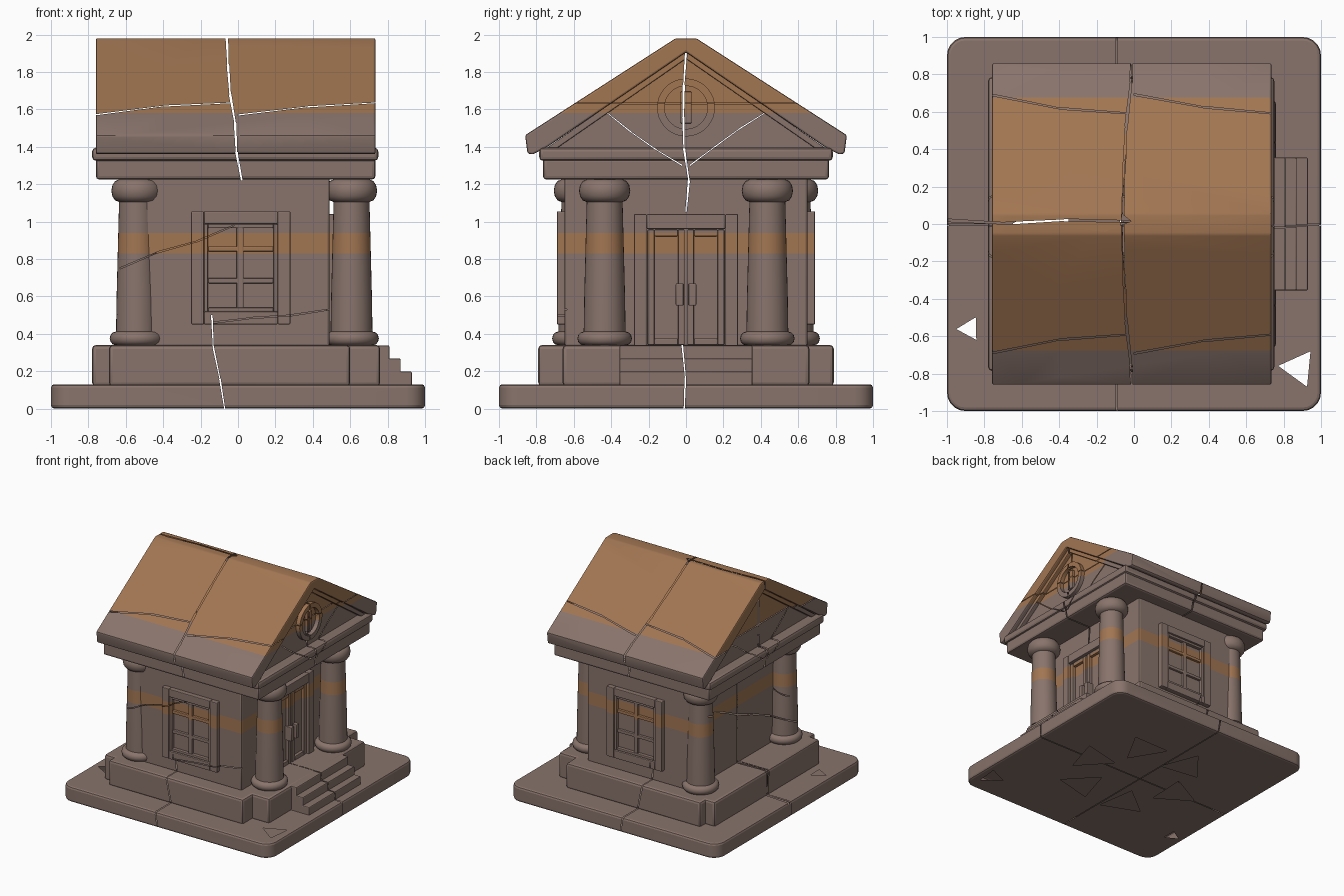
import bpy, bmesh, math, random
from mathutils import Vector

if "Cube" in bpy.data.objects:
    bpy.data.objects.remove(bpy.data.objects["Cube"])

random.seed(4)

def material(name, rgb):
    m = bpy.data.materials.new(name)
    m.diffuse_color = (*rgb, 1)
    m.use_nodes = True
    m.node_tree.nodes["Principled BSDF"].inputs["Base Color"].default_value = m.diffuse_color
    return m

STONE = material("stone", (0.25, 0.175, 0.15))
RUST = material("rust_stain", (0.36, 0.18, 0.085))
parts = []   # (name, bmesh, smoothing angle)

def keep(name, bm, bevel=0.0, angle=21):
    bmesh.ops.recalc_face_normals(bm, faces=bm.faces)
    if bevel:
        edges = [e for e in bm.edges if e.calc_face_angle(0) > math.radians(25)]
        bmesh.ops.bevel(bm, geom=edges, offset=bevel, segments=2, profile=0.5, affect='EDGES')
    parts.append((name, bm, angle))

def prism(name, pts, axis, a, b, bevel=0.0):
    """Extrude a 2D outline along an axis (the outline uses the other two axes in order)."""
    bm = bmesh.new()
    def co(p):
        c = list(p)
        c.insert(axis, a)
        return c
    face = bm.faces.new([bm.verts.new(co(p)) for p in pts])
    for v in bmesh.ops.extrude_face_region(bm, geom=[face])["geom"]:
        if isinstance(v, bmesh.types.BMVert):
            v.co[axis] = b
    keep(name, bm, bevel)

def box(name, x0, x1, y0, y1, z0, z1, bevel=0.012):
    prism(name, [(x0, y0), (x1, y0), (x1, y1), (x0, y1)], 2, z0, z1, bevel)

def slab(name, axis, a, b, u0, u1, z0, z1):
    """Upright panel lying on a wall that faces x (axis 0) or y (axis 1)."""
    a, b = sorted((a, b))
    prism(name, [(u0, z0), (u1, z0), (u1, z1), (u0, z1)], axis, a, b, 0.006)

def frame(name, axis, a, b, u0, u1, z0, z1, t):
    """Four bars of width t just inside a rectangle."""
    for u in (u0, u1 - t):
        slab(name + "_side", axis, a, b, u, u + t, z0, z1)
    for z in (z0, z1 - t):
        slab(name + "_rail", axis, a, b, u0 + t, u1 - t, z, z + t)

def spin(name, prof, place, n=32, closed=False, angle=40):
    """Revolve (radius, height) pairs; place maps (cos*r, sin*r, h) to the model."""
    bm = bmesh.new()
    turn = [2 * math.pi * i / n for i in range(n)]
    rings = [[bm.verts.new(place(r * math.cos(t), r * math.sin(t), h)) for t in turn] for r, h in prof]
    for lo, hi in zip(rings, rings[1:] + (rings[:1] if closed else [])):
        for i in range(n):
            bm.faces.new((lo[i], lo[(i + 1) % n], hi[(i + 1) % n], hi[i]))
    keep(name, bm, angle=angle)

# rounded ground slab
outline = []
for k, (sx, sy) in enumerate(((1, 1), (-1, 1), (-1, -1), (1, -1))):
    for i in range(6):
        t = math.pi / 2 * (k + i / 5)
        outline.append((sx * 0.9 + 0.1 * math.cos(t), sy * 0.9 + 0.1 * math.sin(t)))
prism("ground_slab", outline, 2, 0, 0.13, 0.018)

# plinth with projecting ends, and entrance stairs
box("main_plinth", -0.69, 0.60, -0.79, 0.79, 0.12, 0.34, 0.02)
box("rear_plinth", -0.78, -0.5, -0.72, 0.72, 0.12, 0.34, 0.02)
box("portico_plinth", 0.4, 0.76, -0.66, 0.66, 0.12, 0.34, 0.02)
for i in range(3):
    box(f"stair_{i + 1}", 0.7, 0.81 + 0.06 * i, -0.355, 0.355, 0.12, 0.338 - 0.07 * i, 0.008)

# walls and columns: round base and cap on a tapered shaft
box("walls", -0.5, 0.49, -0.65, 0.65, 0.33, 1.24, 0.015)

def bulge(r, z, half, grow):
    return [(r + grow * math.cos(math.pi / 2 * k / 3), z + half * math.sin(math.pi / 2 * k / 3)) for k in range(-3, 4)]

prof = bulge(0.112, 0.375, 0.037, 0.034) + [(0.109, 0.6)] + bulge(0.096, 1.165, 0.06, 0.041)
for s in (-1, 1):
    for name, cx, cy in (("front_column", 0.607, s * 0.435), ("rear_column", -0.54, s * 0.57)):
        spin(name, prof, lambda a, b, h: (cx + a, cy + b, h))

# side windows: raised surround, inner sash and glazing bars
for s in (-1, 1):
    y = s * 0.63
    frame("window_surround", 1, y, s * 0.69, -0.25, 0.28, 0.45, 1.055, 0.068)
    frame("window_sash", 1, y, s * 0.677, -0.182, 0.212, 0.518, 0.987, 0.022)
    slab("window_mullion", 1, y, s * 0.672, -0.007, 0.03, 0.53, 0.975)
    for z in (0.67, 0.84):
        slab("window_bar", 1, y, s * 0.67, -0.16, 0.19, z, z + 0.028)

# double door with surround and handles
for s in (-1, 1):
    for name, y0, y1, z0, z1, x in (("door_frame_side", 0.21, 0.278, 0.335, 1.04, 0.535),
                                    ("door_handle", 0.014, 0.055, 0.55, 0.67, 0.55)):
        slab(name, 0, 0.47, x, *sorted((s * y0, s * y1)), z0, z1)
    frame("door_leaf", 0, 0.47, 0.515, *sorted((s * 0.007, s * 0.205)), 0.34, 0.957, 0.036)
slab("door_frame_top", 0, 0.47, 0.535, -0.21, 0.21, 0.96, 1.04)

# entablature
box("architrave", -0.76, 0.735, -0.765, 0.765, 1.225, 1.34, 0.018)
box("cornice", -0.78, 0.75, -0.785, 0.785, 1.325, 1.395, 0.02)

# roof, pediment and moulding, each a half outline mirrored in y
def gable(name, half, x0, x1, bevel=0.0):
    prism(name, half + [(-y, z) for y, z in reversed(half) if y], 0, x0, x1, bevel)

gable("roof", [(0.055, 1.98), (0.86, 1.462), (0.848, 1.365), (0.82, 1.358), (0.74, 1.40), (0, 1.905)], -0.76, 0.735, 0.01)
gable("pediment", [(0, 1.92), (0.76, 1.38)], -0.69, 0.665)
for x in (-0.725, 0.66):
    gable("raking_moulding", [(0, 1.915), (0.75, 1.39), (0.70, 1.385), (0, 1.87)], x, x + 0.04, 0.006)

# round gable medallion
spin("medallion_rim", [(0.115, 0.65), (0.115, 0.7), (0.155, 0.7), (0.155, 0.65)],
     lambda a, b, h: (h, a, 1.61 + b), 36, True, 21)
slab("medallion_slot", 0, 0.65, 0.69, -0.03, 0.03, 1.525, 1.695)

# fractures: convex 2D pieces knocked out of the thin shell
def knock_out(bm, poly, w, lo, hi):
    u, v = [i for i in range(3) if i != w]
    us0, vs0 = zip(*poly)
    c = (sum(us0) / len(poly), sum(vs0) / len(poly))
    def near(f):
        us, vs = [x.co[u] for x in f.verts], [x.co[v] for x in f.verts]
        return (lo < f.calc_center_median()[w] < hi and max(us) > min(us0) and min(us) < max(us0)
                and max(vs) > min(vs0) and min(vs) < max(vs0))
    planes = []
    for p, q in zip(poly, poly[1:] + poly[:1]):
        n, co = Vector((0, 0, 0)), Vector((0, 0, 0))
        n[u], n[v] = q[1] - p[1], p[0] - q[0]
        n.normalize()
        co[u], co[v] = p
        if (c[0] - co[u]) * n[u] + (c[1] - co[v]) * n[v] > 0:
            n = -n
        planes.append((co, n))
        faces = [f for f in bm.faces if near(f)]
        if not faces:
            return
        geom = list({e for f in faces for e in (*f.verts, *f.edges)}) + faces
        bmesh.ops.bisect_plane(bm, geom=geom, dist=1e-5, plane_co=co, plane_no=n)
    dead = [f for f in bm.faces if near(f) and
            all((x.co - co).dot(n) < 5e-5 for x in f.verts for co, n in planes)]
    bmesh.ops.delete(bm, geom=dead, context='FACES')

holes = []   # (depth axis, depth range, outline)

def crack(w, lo, hi, width, start, end, steps=3):
    """Jagged tapering slit between two points."""
    a, b = Vector(start), Vector(end)
    side = Vector((a.y - b.y, b.x - a.x)).normalized()
    pts = [a.lerp(b, i / steps) + side * (random.uniform(-.018, .018) if 0 < i < steps else 0)
           for i in range(steps + 1)]
    for p, q in zip(pts, pts[1:]):
        n = side * width / 2
        holes.append((w, lo, hi, [tuple(p + n), tuple(q + n * .6), tuple(q - n * .6), tuple(p - n)]))

def shard(w, lo, hi, cx, cy, r):
    """Missing triangle."""
    t = random.uniform(0, 6)
    holes.append((w, lo, hi, [(cx + r * math.cos(t + k * 2.1), cy + r * math.sin(t + k * 2.1)) for k in range(3)]))

crack(1, -2, 2, .014, (-.06, 1.99), (.02, 1.22), 5)           # across roof and eaves
crack(1, -2, 2, .009, (-.14, .5), (-.07, -.01))               # through the plinths
crack(1, -2, 2, .006, (-.77, 1.57), (-.03, 1.635), 2)
crack(1, -2, 2, .006, (0, 1.57), (.74, 1.635), 2)
crack(1, -2, 0, .007, (-.63, .75), (-.02, .98))               # window wall
crack(1, -2, 0, .007, (-.13, .46), (.49, .53))
crack(0, -2, 2, .012, (0, 1.9), (0, 1.05), 5)                 # gables
crack(0, -2, 2, .009, (-.02, .34), (-.01, -.01), 2)
for s in (-1, 1):
    crack(0, -2, 2, .006, (s * .02, 1.3), (s * .42, 1.58))
    crack(0, -2, 0, .01, (0, .75), (s * .6, .75 + s * .25))   # rear wall
crack(2, .06, 3, .014, (-1, .02), (-.06, .015))               # ridge
shard(2, 1.3, 3, -.05, .02, .035)
shard(2, -.1, .14, .88, -.77, .11)                            # slab top
shard(2, -.1, .14, -.88, -.56, .07)
for k in range(6):                                            # slab underside
    shard(2, -.1, .05, .45 * math.cos(k * 1.05), .45 * math.sin(k * 1.05), .2)

# finish every part: break it, stain it by height, shade it
for name, bm, angle in parts:
    for w, lo, hi, poly in holes:
        knock_out(bm, poly, w, lo, hi)
    for z in (0.83, 0.94, 1.58):
        bmesh.ops.bisect_plane(bm, geom=bm.verts[:] + bm.edges[:] + bm.faces[:], dist=1e-5,
                               plane_co=(0, 0, z), plane_no=(0, 0, 1))
    for f in bm.faces:
        zs = [v.co.z for v in f.verts]
        z = (min(zs) + max(zs)) / 2
        f.material_index = int(0.83 < z < 0.94 or z > 1.58)
        f.smooth = True
    for e in bm.edges:
        e.smooth = e.calc_face_angle(0) < math.radians(angle)
    me = bpy.data.meshes.new(name)
    bm.to_mesh(me)
    bm.free()
    me.materials.append(STONE)
    me.materials.append(RUST)
    bpy.context.collection.objects.link(bpy.data.objects.new(name, me))
